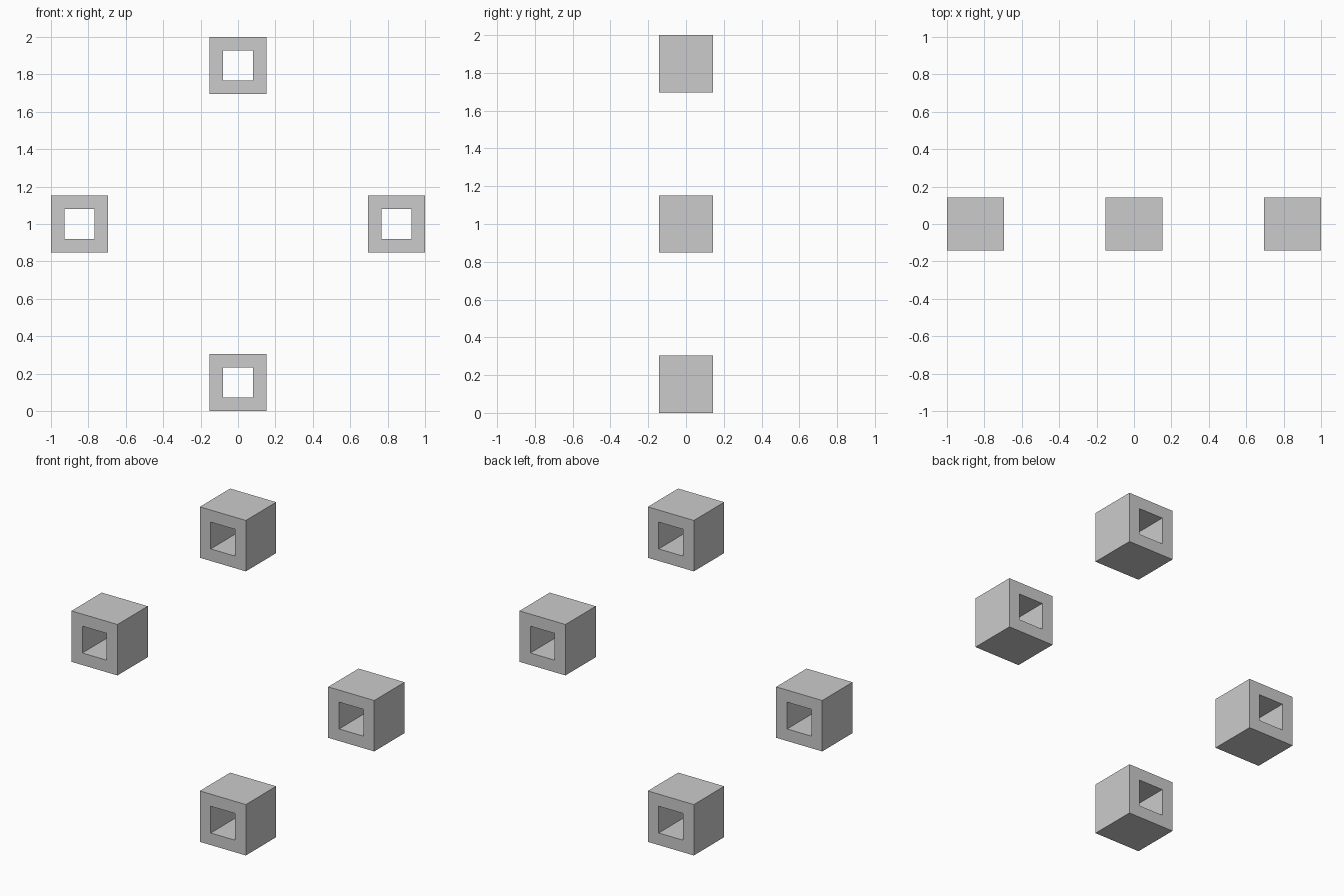
import bpy
import bmesh

if "Cube" in bpy.data.objects:
    bpy.data.objects.remove(bpy.data.objects["Cube"])

HALF = 0.152      # outer half width in x and z
HOLE = 0.08       # half width of the square hole
DEPTH = 0.143     # half depth in y
RADIUS = 1 - HALF # distance of each block from the centre


def square_tube(name, x, z):
    """Block with a square hole running front to back."""
    bm = bmesh.new()

    def ring(half, y):
        return [bm.verts.new((sx * half, y, sz * half))
                for sx, sz in ((-1, -1), (1, -1), (1, 1), (-1, 1))]

    # Section loops: outer front, outer back, inner back, inner front
    loops = [ring(HALF, -DEPTH), ring(HALF, DEPTH),
             ring(HOLE, DEPTH), ring(HOLE, -DEPTH)]
    for i in range(4):
        a, b = loops[i], loops[(i + 1) % 4]
        for j in range(4):
            k = (j + 1) % 4
            bm.faces.new((a[j], a[k], b[k], b[j]))
    bmesh.ops.recalc_face_normals(bm, faces=bm.faces)

    mesh = bpy.data.meshes.new(name)
    bm.to_mesh(mesh)
    bm.free()
    obj = bpy.data.objects.new(name, mesh)
    obj.location = (x, 0, z)
    bpy.context.collection.objects.link(obj)


# Four blocks in a diamond
for name, dx, dz in (("top_block", 0, 1), ("bottom_block", 0, -1),
                     ("left_block", -1, 0), ("right_block", 1, 0)):
    square_tube(name, dx * RADIUS, 1 + dz * RADIUS)
